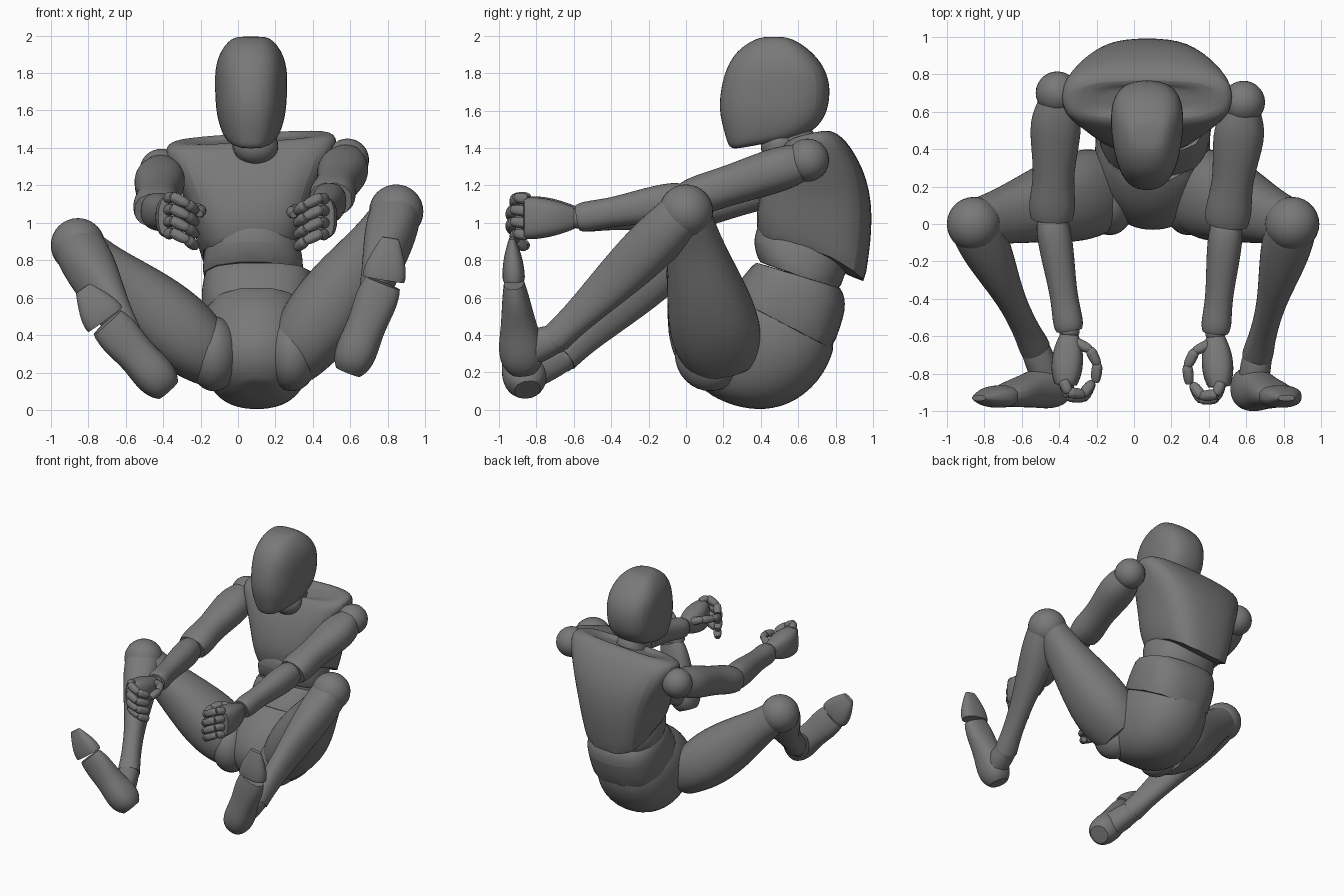
import bpy, bmesh, math
from mathutils import Vector as V

if "Cube" in bpy.data.objects:
    bpy.data.objects.remove(bpy.data.objects["Cube"])

grey = bpy.data.materials.new("matte grey")
grey.use_nodes = True
COLOUR = (0.19, 0.19, 0.19, 1)
grey.diffuse_color = COLOUR
grey.node_tree.nodes["Principled BSDF"].inputs["Base Color"].default_value = COLOUR

X0 = 0.08          # body centre line
SIDES = 12


def finish(name, bm, levels):
    bmesh.ops.recalc_face_normals(bm, faces=bm.faces)
    mesh = bpy.data.meshes.new(name)
    bm.to_mesh(mesh)
    bm.free()
    mesh.materials.append(grey)
    obj = bpy.data.objects.new(name, mesh)
    bpy.context.collection.objects.link(obj)
    if levels:
        mod = obj.modifiers.new("smooth", 'SUBSURF')
        mod.levels = mod.render_levels = levels
    bpy.ops.object.select_all(action='DESELECT')
    obj.select_set(True)
    bpy.context.view_layer.objects.active = obj
    bpy.ops.object.shade_smooth_by_angle(angle=math.radians(40))


def loft(name, rings, power=2.3, crease=0.6, taper=0.0, arch=0.0, sides=SIDES, levels=2):
    """Skin rings of (centre, half axis across, half axis deep); arch lifts the first ring's flanks."""
    bm = bmesh.new()
    layer = bm.edges.layers.float.new("crease_edge")
    loops = []
    for k, (c, a, b) in enumerate(rings):
        loop = []
        for i in range(sides):
            t = math.tau * (i + 0.5) / sides
            u, w = [math.copysign(abs(f(t)) ** (2 / power), f(t)) for f in (math.cos, math.sin)]
            lift = V((0, 0, arch * (1 - abs(w)) if k == 0 else 0))
            loop.append(bm.verts.new(c + a * u * (1 + taper * w) * 1.03 + b * w * 1.03 + lift))
        loops.append(loop)
    for lo, hi in zip(loops, loops[1:]):
        for i in range(sides):
            j = (i + 1) % sides
            bm.faces.new((lo[i], lo[j], hi[j], hi[i]))
    for loop in (loops[0], loops[-1]):
        for e in bm.faces.new(loop).edges:
            e[layer] = crease
    finish(name, bm, levels)


def body(name, sections, x=X0, roll=0.0, **kw):
    """Sections run from a front (y, z) to a back (y, z) point with a half width."""
    rings = []
    for yf, zf, yb, zb, w in sections:
        f, b = V((x, yf, zf)), V((x, yb, zb))
        rings.append(((f + b) / 2, V((w, 0, w * roll)), (b - f) / 2))
    loft(name, rings, **kw)


def limb(name, start, end, profile, up=(0, 0, 1), **kw):
    """Profile of (position along, half width, half depth)."""
    start, end = V(start), V(end)
    axis = (end - start).normalized()
    side = axis.cross(V(up)).normalized()
    deep = side.cross(axis)
    loft(name, [(start.lerp(end, t), side * a, deep * b) for t, a, b in profile], **kw)


def ball(name, centre, radii):
    bm = bmesh.new()
    bmesh.ops.create_uvsphere(bm, u_segments=28, v_segments=16, radius=1)
    for v in bm.verts:
        v.co = V(centre) + V([p * r for p, r in zip(v.co, radii)])
    finish(name, bm, 0)


# Head and neck
body("head", [(.24, 1.385, .44, 1.43, .09), (.22, 1.43, .62, 1.45, .135),
              (.2, 1.5, .715, 1.52, .165), (.175, 1.6, .76, 1.6, .185),
              (.185, 1.72, .775, 1.72, .19), (.215, 1.83, .745, 1.83, .19),
              (.27, 1.92, .67, 1.92, .16), (.36, 1.98, .58, 1.98, .11),
              (.42, 1.995, .52, 1.995, .07)],
     x=0.07, power=2.7, taper=0.16, crease=0.15)
body("neck", [(.46, 1.33, .7, 1.4, .13), (.45, 1.42, .7, 1.46, .11), (.45, 1.5, .66, 1.52, .11)])
ball("throat", (.095, .5, 1.41), (.12, .1, .1))

# Torso, with broad shoulder plates over the chest
body("chest", [(.4, .88, .955, .68, .26), (.37, 1, .99, .9, .3), (.39, 1.13, .995, 1.1, .34),
               (.43, 1.25, .96, 1.26, .4), (.48, 1.35, .89, 1.39, .45),
               (.52, 1.41, .83, 1.46, .46), (.56, 1.44, .76, 1.49, .4),
               (.6, 1.42, .73, 1.45, .22)], x=0.07, roll=0.06, power=3.1, arch=0.1)
body("abdomen", [(.39, 1.0, .88, .9, .23), (.35, .9, .87, .76, .27), (.39, .79, .82, .64, .27)])
body("waist", [(.37, .79, .83, .65, .29), (.3, .71, .87, .55, .31), (.23, .61, .78, .32, .3)],
     x=0.11, power=2.6, crease=0.8)
body("pelvis", [(.22, .66, .8, .35, .28), (.1, .58, .75, .19, .32), (.02, .48, .6, .04, .3),
                (-.04, .36, .42, -.01, .25), (-.03, .24, .25, .02, .17), (.02, .16, .15, .07, .09)],
     x=0.1, crease=0.7)

# Limb poses for each side: sign, shoulder, elbow, wrist, hip, knee, ankle, heel, ball of foot, toe
POSES = {
    "left": (1, (.585, .65, 1.335), (.495, .0, 1.125), (.435, -.58, 1.025), (.31, .19, .29),
             (.845, .0, 1.06), (.66, -.7, .38), (.595, -.87, .22), (.775, -.92, .68), (.815, -.93, .92)),
    "right": (-1, (-.41, .7, 1.28), (-.44, .03, 1.065), (-.345, -.57, 1.03), (-.15, .19, .28),
              (-.855, .0, .88), (-.53, -.66, .28), (-.385, -.85, .12), (-.7, -.92, .47), (-.83, -.93, .65)),
}

UPPER_ARM = [(0, .08, .09), (.1, .11, .11), (.27, .15, .125), (.65, .1, .105), (.88, .13, .11), (1.0, .115, .095)]
FOREARM = [(0, .08, .085), (.1, .095, .105), (.35, .09, .1), (.7, .07, .075), (.93, .085, .085), (1, .07, .07)]
THIGH = [(-.05, .15, .19), (.1, .195, .245), (.3, .215, .24), (.55, .185, .19), (.8, .13, .145), (.98, .12, .13)]
SHIN = [(.02, .135, .13), (.15, .14, .14), (.35, .115, .14), (.6, .075, .115), (.85, .07, .085), (1.0, .085, .085)]
FOOT = [(-.04, .07, .07), (.06, .105, .115), (.25, .115, .125), (.5, .1, .095), (.8, .12, .075), (1, .1, .055)]
TOE = [(.06, .115, .06), (.3, .115, .06), (.65, .085, .045), (1, .045, .015)]
INSTEP = [(-.05, .075, .075), (.3, .085, .09), (1, .08, .1)]
PHALANX = [(-.08, .6, .6), (.1, 1, 1), (.85, .9, .9), (1.05, .6, .6)]


def finger(name, points, radius):
    prof = [(t, a * radius, b * radius) for t, a, b in PHALANX]
    for i, (p, q) in enumerate(zip(points, points[1:])):
        limb(f"{name}_{i + 1}", p, q, prof, up=(.1, .2, 1), sides=8, levels=1)


def hand(side, s, wrist):
    def at(x, y, z):               # inward, forward and up from the wrist
        return V(wrist) + V((-s * x, -y, z))
    ball(side + "_wrist", wrist, (.055, .055, .055))
    limb(side + "_palm", at(0, .02, 0), at(-.02, .29, 0),
         [(0, .05, .06), (.35, .085, .095), (.75, .085, .115), (1, .06, .11)], power=2.8)
    for i, label in enumerate(("index", "middle", "ring", "little")):
        z = .1 - i * .064
        reach = .02 if i in (1, 2) else 0
        finger(f"{side}_{label}_finger",
               [at(-.03, .27, z), at(-.005, .33 + reach, z + .01),
                at(.075, .34 + reach, z - .03), at(.12, .28, z - .065)], .034)
    finger(side + "_thumb", [at(.03, .06, .03), at(.11, .1, .05), at(.15, .18, .04),
                             at(.14, .27, .02)], .033)


for side, (s, shoulder, elbow, wrist, hip, knee, ankle, heel, pad, toe) in POSES.items():
    # Arm
    ball(side + "_shoulder", shoulder, (.115, .115, .115))
    limb(side + "_upper_arm", shoulder, elbow, UPPER_ARM)
    limb(side + "_forearm", elbow, wrist, FOREARM)
    hand(side, s, wrist)
    # Leg
    ball(side + "_hip", (X0 + s * .21, .13, .3), (.14, .19, .2))
    limb(side + "_thigh", hip, knee, THIGH, up=(0, 1, 0))
    ball(side + "_knee", knee, (.145, .145, .145))
    limb(side + "_shin", knee, ankle, SHIN)
    # Foot with its sole facing forward
    ball(side + "_ankle", ankle, (.08, .08, .08))
    limb(side + "_instep", ankle, V(heel).lerp(V(pad), .2), INSTEP)
    limb(side + "_foot", heel, pad, FOOT, up=(0, 1, 0))
    limb(side + "_toes", pad, toe, TOE, up=(0, 1, 0), power=2.5)
